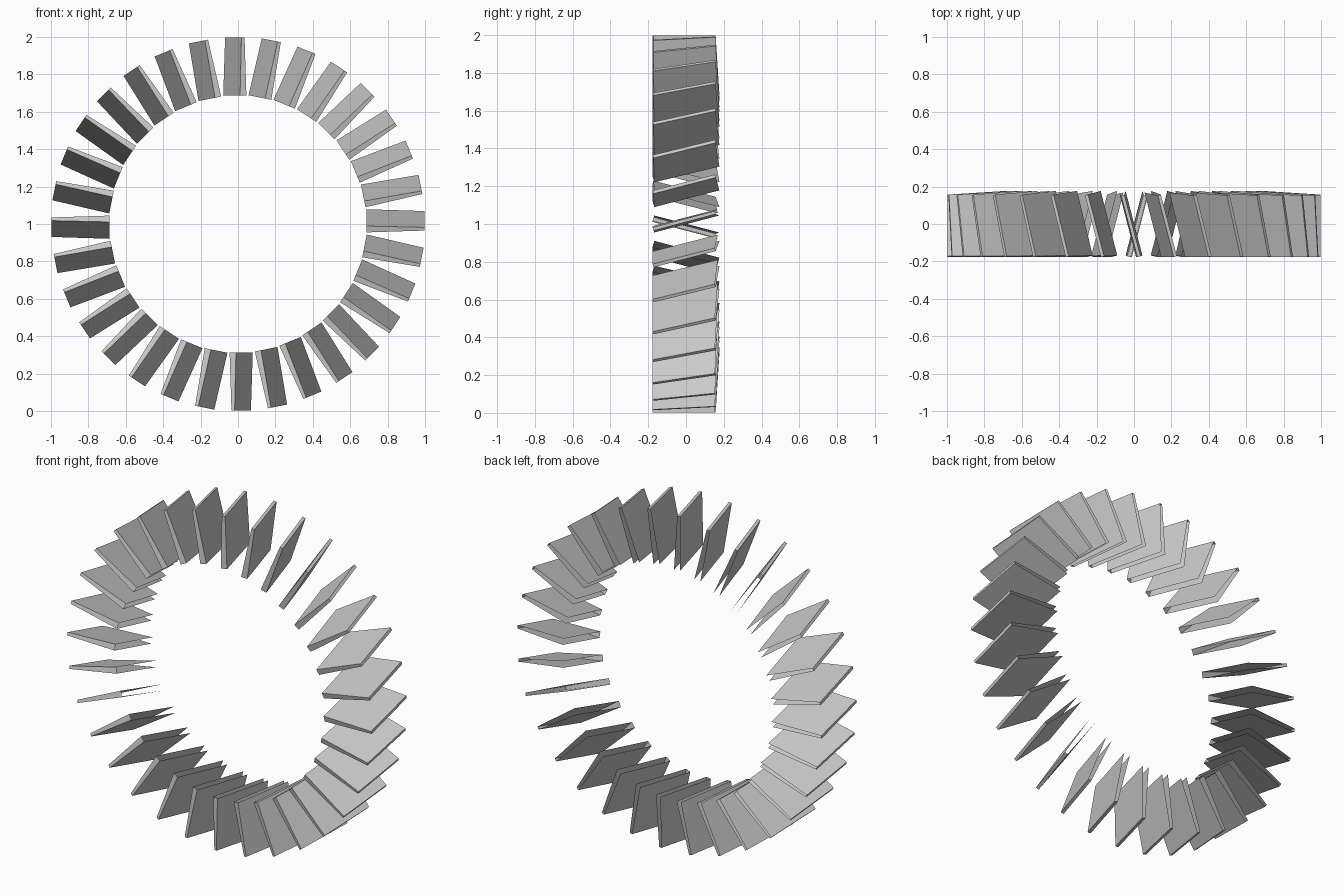
import bpy, math

if "Cube" in bpy.data.objects:
    bpy.data.objects.remove(bpy.data.objects["Cube"])

BLADES = 32
R_IN, R_OUT = 0.686, 0.998

# Cross-sections (tangential offset, y) of one tilted blade:
# front upper, front lower, back lower, back upper
OUTER = [(-0.018, -0.177), (-0.035, -0.172), (0.052, 0.157), (0.069, 0.153)]
INNER = [(-0.011, -0.177), (-0.045, -0.168), (0.045, 0.177), (0.079, 0.168)]


def blade_mesh():
    verts = [(R_OUT, y, t) for t, y in OUTER] + [(R_IN, y, t) for t, y in INNER]
    faces = [
        (0, 3, 7, 4)[::-1],   # upper sheet
        (1, 2, 6, 5),         # lower sheet
        (0, 1, 5, 4),         # front edge
        (0, 1, 2, 3),         # outer end; inner end and back edge stay open
    ]
    mesh = bpy.data.meshes.new("blade")
    mesh.from_pydata(verts, [], faces)
    # point every face away from the middle of the blade
    mid = sum((v.co for v in mesh.vertices), mesh.vertices[0].co * 0) / 8
    for p in mesh.polygons:
        if p.normal.dot(p.center - mid) < 0:
            p.flip()
    mesh.update()
    return mesh


# Ring of blades around the y axis, centred one unit above the ground
mesh = blade_mesh()
for i in range(BLADES):
    blade = bpy.data.objects.new(f"blade_{i + 1:02d}", mesh)
    blade.location = (0, 0, 1)
    blade.rotation_euler = (0, -2 * math.pi * i / BLADES, 0)
    bpy.context.collection.objects.link(blade)
